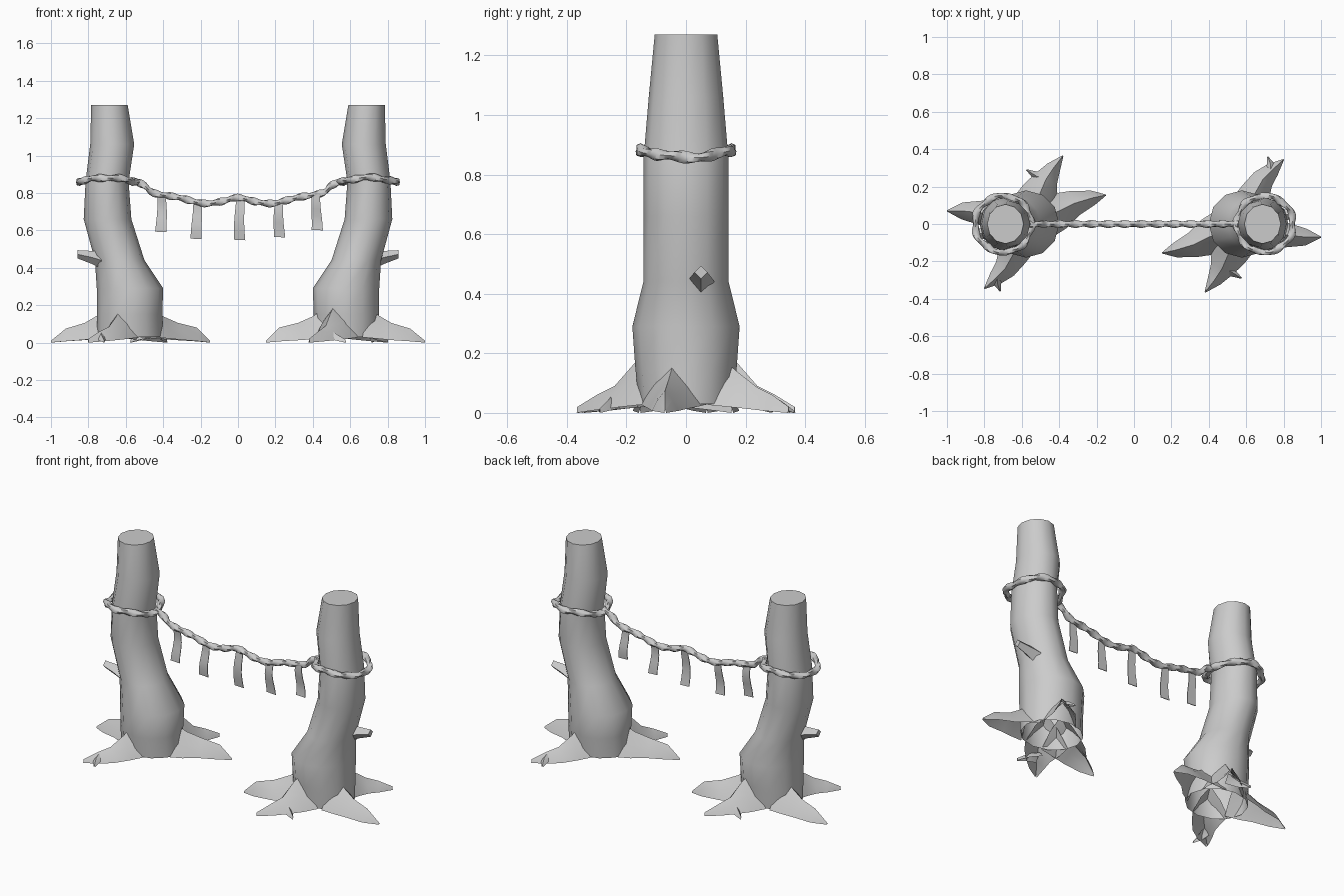
import bpy, math
from mathutils import Vector, Matrix

if "Cube" in bpy.data.objects:
    bpy.data.objects.remove(bpy.data.objects["Cube"])


def make(name, verts, faces, angle=50):
    me = bpy.data.meshes.new(name)
    me.from_pydata([tuple(v) for v in verts], [], faces)
    ob = bpy.data.objects.new(name, me)
    bpy.context.collection.objects.link(ob)
    bpy.ops.object.select_all(action='DESELECT')
    ob.select_set(True)
    bpy.context.view_layer.objects.active = ob
    bpy.ops.object.shade_smooth_by_angle(angle=math.radians(angle))
    return ob


def skin(rings, closed=True, loop=False, cap=False):
    """Join equal-length rows of points with quads."""
    n, m = len(rings[0]), len(rings)
    verts = [p for r in rings for p in r]
    faces = []
    for i in range(m if loop else m - 1):
        a, b = i * n, (i + 1) % m * n
        for j in range(n if closed else n - 1):
            k = (j + 1) % n
            faces.append((a + j, a + k, b + k, b + j))
    if cap:
        faces.append(tuple(range((m - 1) * n, m * n)))
    return verts, faces


def rope(name, pts, pitch, loop=False, r=0.0175, n=8):
    """Sweep a twisted two-strand section along a dense path."""
    rings, s = [], 0
    for i, p in enumerate(pts):
        q = pts[(i + 1) % len(pts)] if loop else pts[min(i + 1, len(pts) - 1)]
        o = pts[i - 1] if (loop or i) else p
        t = (q - o).normalized()
        side = t.cross(Vector((0, 0, 1))).normalized()
        up = side.cross(t)
        ring = []
        for j in range(n):
            a = 2 * math.pi * j / n
            rad = r * (1 + 0.22 * math.cos(2 * a - 2 * math.pi * s / pitch))
            ring.append(p + (side * math.cos(a) + up * math.sin(a)) * rad)
        rings.append(ring)
        s += (q - p).length
    v, f = skin(rings, loop=loop)
    if not loop:
        f += [tuple(range(n))[::-1], tuple(range(len(v) - n, len(v)))]
    return make(name, v, f)


# trunk levels: z, left x, right x, half depth
TRUNK = [(.03, -.755, -.40, .158), (.15, -.755, -.405, .17), (.29, -.755, -.40, .18),
         (.44, -.765, -.50, .143), (.66, -.825, -.57, .142), (.86, -.815, -.585, .142),
         (1.06, -.79, -.555, .125), (1.27, -.785, -.59, .105)]
# root crests: x, y, top z, half width
ROOTS = [
    [(-.68, .04, .19, .11), (-.76, .05, .14, .09), (-.82, .06, .105, .065),
     (-.92, .07, .075, .045), (-1, .07, .01, .003)],
    [(-.48, .04, .20, .12), (-.40, .07, .14, .10), (-.32, .11, .105, .07),
     (-.22, .14, .08, .04), (-.15, .155, .01, .003)],
    [(-.53, .10, .22, .12), (-.50, .17, .17, .10), (-.47, .24, .09, .065),
     (-.43, .30, .06, .04), (-.38, .365, .02, .003)],
    [(-.46, .24, .07, .04), (-.52, .255, .05, .025), (-.575, .29, .015, .003)],
    [(-.62, -.10, .20, .10), (-.65, -.17, .14, .08), (-.69, -.24, .085, .06),
     (-.74, -.29, .06, .04), (-.80, -.345, .02, .003)],
    [(-.73, -.28, .06, .03), (-.73, -.32, .04, .02), (-.715, -.36, .01, .003)],
]


def post(side, turn):
    # trunk
    rings = []
    for z, x0, x1, d in TRUNK:
        rings.append([Vector(((x0 + x1) / 2 + (x1 - x0) / 2 * math.cos(a), d * math.sin(a), z))
                      for a in [2 * math.pi * j / 12 for j in range(12)]])
    parts = [make(side + "_trunk", *skin(rings, cap=True))]

    # roots: open arches, flared at the trunk and pointed at the tip
    for k, crest in enumerate(ROOTS):
        rows = []
        for i, (x, y, z, w) in enumerate(crest):
            a, b = crest[max(i - 1, 0)], crest[min(i + 1, len(crest) - 1)]
            d = Vector((b[0] - a[0], b[1] - a[1], 0)).normalized()
            s = Vector((-d.y, d.x, 0))
            base = .028 * (1 - i / (len(crest) - 1))
            rows.append([Vector((x, y, base + (z - base) * h)) + s * w * u
                         for u, h in ((1, 0), (.55, .55), (0, 1), (-.55, .55), (-1, 0))])
        parts.append(make(f"{side}_root_{k + 1}", *skin(rows, closed=False)))

    # broken branch stub
    rows = [[Vector((x, -.05 + r * math.cos(a), z + r * math.sin(a)))
             for a in [math.pi / 2 * j for j in range(4)]]
            for x, z, r in ((-.73, .44, .045), (-.78, .455, .035), (-.858, .472, .022))]
    parts.append(make(side + "_stub", *skin(rows, cap=True), angle=30))

    # rope loop around the trunk
    pts = []
    for i in range(90):
        a = 2 * math.pi * i / 90
        w = .150 + .004 * math.cos(7 * a)
        pts.append(Vector((-.70 + w * math.cos(a), w * math.sin(a),
                           .87 - .012 * math.cos(2 * a) + .003 * math.sin(5 * a))))
    parts.append(rope(side + "_rope_loop", pts, .105, loop=True))

    for p in parts:
        p.data.transform(Matrix.Rotation(turn, 4, 'Z'))


post("left", 0)
post("right", math.pi)

# hanging rope, smoothed through a few points
half = [(-.56, .868), (-.50, .84), (-.45, .80), (-.32, .776), (-.19, .745), (-.10, .752)]
key = half + [(0, .775)] + [(-x, z) for x, z in reversed(half)]
key = [Vector((x, 0, z)) for x, z in key]
path = []
for i in range(len(key) - 1):
    p0, p1, p2, p3 = key[max(i - 1, 0)], key[i], key[i + 1], key[min(i + 2, len(key) - 1)]
    steps = max(3, round((p2 - p1).length / .011))
    for j in range(steps):
        t = j / steps
        path.append(.5 * (2 * p1 + (p2 - p0) * t + (2 * p0 - 5 * p1 + 4 * p2 - p3) * t * t
                          + (3 * p1 - p0 - 3 * p2 + p3) * t ** 3))
path.append(key[-1])
rope("hanging_rope", path, .09)

# cloth strips
for k, (x, top, bottom) in enumerate([(-.41, .79, .59), (-.22, .755, .553), (.01, .78, .547),
                                      (.22, .755, .562), (.42, .79, .60)]):
    rows = []
    for i in range(6):
        t = i / 5
        w = .022 + .008 * t
        y = -.006 + .008 * math.sin(5 * t + k)
        z = top + (bottom - top) * t
        c = x + .004 * math.sin(4 * t + k)
        rows.append([Vector((c - w, y - .002, z + .003)), Vector((c + w, y - .002, z)),
                     Vector((c + w, y + .002, z)), Vector((c - w, y + .002, z + .003))])
    v, f = skin(rows, cap=True)
    make(f"cloth_strip_{k + 1}", v, f + [(3, 2, 1, 0)], angle=30)
